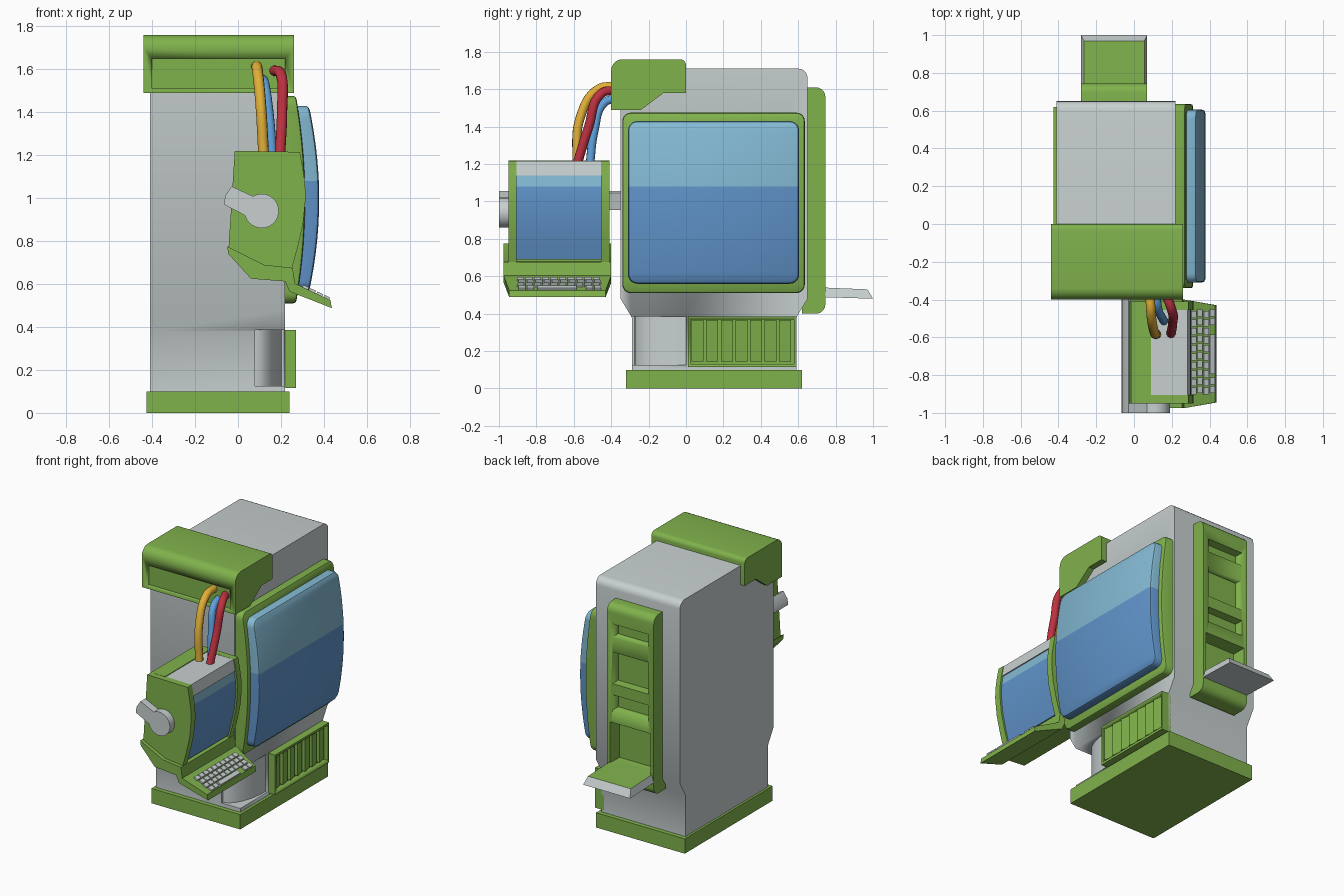
import bpy, bmesh, math
from mathutils import Vector, Matrix

if "Cube" in bpy.data.objects:
    bpy.data.objects.remove(bpy.data.objects["Cube"])


def material(name, rgb):
    m = bpy.data.materials.new(name)
    m.diffuse_color = (*rgb, 1)
    m.use_nodes = True
    m.node_tree.nodes["Principled BSDF"].inputs["Base Color"].default_value = m.diffuse_color
    return m


GREEN = material("green", (.216, .445, .072))
GRAY = material("light gray", (.578, .63, .63))
SKY = material("screen light blue", (.231, .491, .658))
BLUE = material("screen blue", (.117, .296, .591))
RED = material("cable red", (.515, .032, .053))
YELLOW = material("cable yellow", (.752, .429, .038))
CABLE = material("cable blue", (.114, .352, .716))


def fillet(pts, n=5):
    """Points are (a, b) or (a, b, radius); round the ones with a radius."""
    out = []
    for i, p in enumerate(pts):
        c = Vector(p[:2])
        if len(p) < 3:
            out.append(c)
            continue
        u = (Vector(pts[i - 1][:2]) - c).normalized() * p[2]
        v = (Vector(pts[(i + 1) % len(pts)][:2]) - c).normalized() * p[2]
        for k in range(n + 1):
            t = k / n
            f, g = 1 - math.sin(t * math.pi / 2), 1 - math.cos(t * math.pi / 2)
            out.append(c + u * f + v * g)
    return out


def finish(name, bm, *mats):
    bmesh.ops.recalc_face_normals(bm, faces=bm.faces)
    me = bpy.data.meshes.new(name)
    bm.to_mesh(me)
    bm.free()
    ob = bpy.data.objects.new(name, me)
    bpy.context.collection.objects.link(ob)
    for m in mats:
        me.materials.append(m)
    bpy.context.view_layer.objects.active = ob
    bpy.ops.object.select_all(action='DESELECT')
    ob.select_set(True)
    bpy.ops.object.shade_smooth_by_angle(angle=math.radians(32))
    return ob


def prism_bm(pts, axis, a, b):
    """Extrude a profile: axis x takes (y,z), y takes (x,z), z takes (x,y)."""
    place = {'x': lambda p, h: (h, p[0], p[1]), 'y': lambda p, h: (p[0], h, p[1]),
             'z': lambda p, h: (p[0], p[1], h)}[axis]
    bm = bmesh.new()
    pts = fillet(pts)
    lo = [bm.verts.new(place(p, a)) for p in pts]
    hi = [bm.verts.new(place(p, b)) for p in pts]
    bm.faces.new(lo)
    bm.faces.new(hi)
    for i in range(len(pts)):
        j = (i + 1) % len(pts)
        bm.faces.new((lo[i], lo[j], hi[j], hi[i]))
    bmesh.ops.recalc_face_normals(bm, faces=bm.faces)
    return bm


def prism(name, pts, axis, a, b, mat):
    return finish(name, prism_bm(pts, axis, a, b), mat)


def rect(a0, a1, b0, b1, r=None):
    c = [(a0, b0), (a1, b0), (a1, b1), (a0, b1)]
    return [(*p, r) for p in c] if r else c


def box(name, x0, x1, y0, y1, z0, z1, mat):
    return prism(name, rect(x0, x1, y0, y1), 'z', z0, z1, mat)


def cut(ob, cutter):
    m = ob.modifiers.new("cut", 'BOOLEAN')
    m.operation, m.solver, m.object = 'DIFFERENCE', 'EXACT', cutter
    bpy.context.view_layer.objects.active = ob
    bpy.ops.object.modifier_apply(modifier=m.name)
    bpy.data.objects.remove(cutter)


def slice_z(bm, heights):
    for z in heights:
        bmesh.ops.bisect_plane(bm, geom=bm.verts[:] + bm.edges[:] + bm.faces[:],
                               plane_co=(0, 0, z), plane_no=(0, 0, 1))


def two_tone(bm):
    for f in bm.faces:
        f.material_index = 1 if f.calc_center_median().z > 1.08 else 0


def bulged_slab(name, y0, y1, z0, z1, x0, x1, r, bevel, bulge, mats):
    """Rounded slab facing +x whose face swells at mid height."""
    bm = prism_bm(rect(y0, y1, z0, z1, r), 'x', x0, x1)
    rim = [e for e in bm.edges if all(abs(v.co.x - x1) < 1e-5 for v in e.verts)]
    bmesh.ops.bevel(bm, geom=rim, offset=bevel, segments=2, affect='EDGES', profile=.5)
    slice_z(bm, [z0 + (z1 - z0) * k / 14 for k in range(1, 14)] + [1.08])
    for v in bm.verts:
        t = (v.co.z - (z0 + z1) / 2) / ((z1 - z0) / 2)
        v.co.x += bulge * (1 - t * t)
    two_tone(bm)
    return finish(name, bm, *mats)


# Base and main cabinet
box("base", -.425, .24, -.32, .62, 0, .10, GREEN)
body = prism("cabinet", [(-.29, .09), (.59, .09), (.59, .38), (.65, .48), (.65, 1.71, .05),
                         (-.35, 1.71), (-.35, .48), (-.29, .38)], 'x', -.41, .22, GRAY)
arc = [(.08 + .125 * math.sin(t * math.pi / 20), -.275 * math.cos(t * math.pi / 20)) for t in range(11)]
cut(body, prism("corner_cutter", arc + [(.3, 0), (.3, -.45), (.08, -.45)], 'z', .125, .385, GRAY))

# Hood with recessed front panel
hood = prism("hood", [(-.40, 1.49), (-.24, 1.49), (-.12, 1.58), (0, 1.58), (0, 1.76, .03),
                      (-.40, 1.76, .06)], 'x', -.44, .26, GREEN)
cut(hood, box("hood_cutter", -.40, .22, -.45, -.38, 1.51, 1.65, GREEN))

# Large side screen
bulged_slab("screen_frame", -.34, .635, .51, 1.475, .15, .27, .045, .012, .042, [GREEN, GREEN])
bulged_slab("screen", -.31, .605, .56, 1.43, .22, .33, .05, .018, .048, [BLUE, SKY])

# Side vent with slats
vent = box("vent_frame", .20, .27, .01, .59, .115, .385, GREEN)
cut(vent, box("vent_cutter", .235, .4, .025, .578, .132, .37, GREEN))
for i in range(7):
    y = .03 + .078 * i
    prism(f"vent_slat_{i + 1}", [(.225, y), (.262, y), (.25, y + .064), (.225, y + .064)],
          'z', .145, .365, GREEN)

# Back panel with tapered recesses
panel = prism("back_panel", [(.62, .40), (.745, .40, .05), (.745, 1.61, .05), (.62, 1.61)],
              'x', -.28, .07, GREEN)
for z0, z1, x0, x1, d in ((1.385, 1.49, -.25, .04, .05), (1.07, 1.30, -.25, .04, .05),
                          (.89, 1.01, -.25, .04, .05), (.53, .82, -.265, .055, .085)):
    bm = prism_bm(rect(x0, x1, z0, z1), 'y', .745 - d, .80)
    for v in bm.verts:
        if v.co.y < .75:
            v.co.x += .02 if v.co.x < -.1 else -.02
            v.co.z += .015 if v.co.z < (z0 + z1) / 2 else -.015
    cut(panel, finish("recess_cutter", bm, GREEN))

# Shelf: green top, gray rim and underside
bm = prism_bm([(.68, .49), (1.0, .48), (.97, .53), (.68, .542)], 'x', -.28, .07)
for v in bm.verts:
    if v.co.z > .51:
        v.co.x += .015 if v.co.x < -.1 else -.015
bm.normal_update()
for f in bm.faces:
    f.material_index = 1 if f.normal.z > .9 else 0
finish("shelf", bm, GRAY, GREEN)


# Small terminal: side plates, core, cap and curved screen
def front_curve(d, lo, hi):
    pts = [(.288, 1.215), (.302, 1.14), (.312, 1.07), (.315, 1.0), (.303, .88), (.278, .77), (.25, .67)]
    return [(x - d, z) for x, z in pts if lo <= z <= hi]


plate = [(-.015, 1.22)] + front_curve(0, 0, 2) + [(.1, .66), (-.045, .75)]
prism("terminal_side_front", plate, 'y', -.95, -.905, GREEN)
prism("terminal_side_back", plate, 'y', -.455, -.41, GREEN)
prism("terminal_core", [(-.015, 1.22), (.09, 1.22), (.09, 1.1), (.22, 1.1), (.22, .66), (.1, .66),
                        (-.045, .75)], 'y', -.91, -.45, GREEN)
prism("terminal_cap", [(.09, 1.215)] + front_curve(.004, 1.1, 2) + [(.09, 1.14)], 'y', -.908, -.452, GRAY)
bm = prism_bm([(.15, 1.14)] + front_curve(.012, .7, 1.15) + [(.245, .69), (.15, .69)], 'y', -.908, -.452)
slice_z(bm, [1.08])
two_tone(bm)
finish("terminal_screen", bm, BLUE, SKY)

# Cowl beneath the terminal and keyboard tray
prism("terminal_cowl", [(-.05, .775), (.12, .69), (.255, .675), (.245, .61), (.06, .625), (-.045, .74)],
      'y', -.975, -.40, GREEN)
bm = prism_bm([(.225, .675), (.255, .675), (.265, .603), (.43, .525), (.437, .488), (.24, .565),
               (.22, .61)], 'y', -.975, -.40)
for v in bm.verts:
    if v.co.x > .4:
        v.co.y += .03 if v.co.y < -.7 else -.03
finish("keyboard_tray", bm, GREEN)

# Keys, with a wide bar in the outer row
bm = bmesh.new()
tilt = math.atan2(.078, .165)
for row in range(4):
    x = .314 + .033 * row
    keys = [(-.885 + .045 * c + .008 * (row % 2), .037) for c in range(10)]
    if row == 3:
        keys = keys[:2] + [(-.69, .21)] + keys[-2:]
    for y, w in keys:
        bmesh.ops.create_cube(bm, size=1, matrix=Matrix.Translation((x, y, .603 - (x - .265) * .473 + .003))
                              @ Matrix.Rotation(tilt, 4, 'Y') @ Matrix.Diagonal((.029, w, .016, 1)))
finish("keys", bm, GRAY)

# Yoke: bar from the cabinet, arm and pivot disc
bar = [(-.03, 1.055), (-.015, 1.045), (-.035, .955), (-.065, .97), (-.06, 1.01)]
prism("yoke_bar", bar, 'y', -1.0, -.33, GRAY)
prism("yoke_arm", [(-.03, 1.055), (-.06, 1.01), (-.065, .97), (.07, .90), (.11, .99)], 'y', -1.0, -.94, GRAY)
prism("pivot_disc", [(.11 + .08 * math.cos(a * math.pi / 16), .94 + .08 * math.sin(a * math.pi / 16))
                     for a in range(32)], 'y', -1.0, -.94, GRAY)


# Cables from hood to terminal
def cable(name, pts, mat, r):
    cu = bpy.data.curves.new(name, 'CURVE')
    cu.dimensions, cu.bevel_depth, cu.bevel_resolution, cu.resolution_u = '3D', r, 3, 8
    cu.use_fill_caps = True
    sp = cu.splines.new('BEZIER')
    sp.bezier_points.add(len(pts) - 1)
    for bp, p in zip(sp.bezier_points, pts):
        bp.co = p
        bp.handle_left_type = bp.handle_right_type = 'AUTO'
    cu.materials.append(mat)
    ob = bpy.data.objects.new(name, cu)
    bpy.context.collection.objects.link(ob)
    bpy.ops.object.select_all(action='DESELECT')
    ob.select_set(True)
    bpy.context.view_layer.objects.active = ob
    bpy.ops.object.convert(target='MESH')
    bpy.ops.object.shade_smooth_by_angle(angle=math.radians(40))


cable("yellow_cable", [(.085, -.36, 1.615), (.09, -.47, 1.60), (.105, -.565, 1.45), (.12, -.585, 1.19)], YELLOW, .025)
cable("red_cable", [(.165, -.36, 1.595), (.20, -.455, 1.575), (.205, -.52, 1.40), (.195, -.585, 1.19)], RED, .025)
cable("blue_cable", [(.115, -.36, 1.555), (.125, -.44, 1.525), (.145, -.49, 1.38), (.16, -.515, 1.19)], CABLE, .023)
